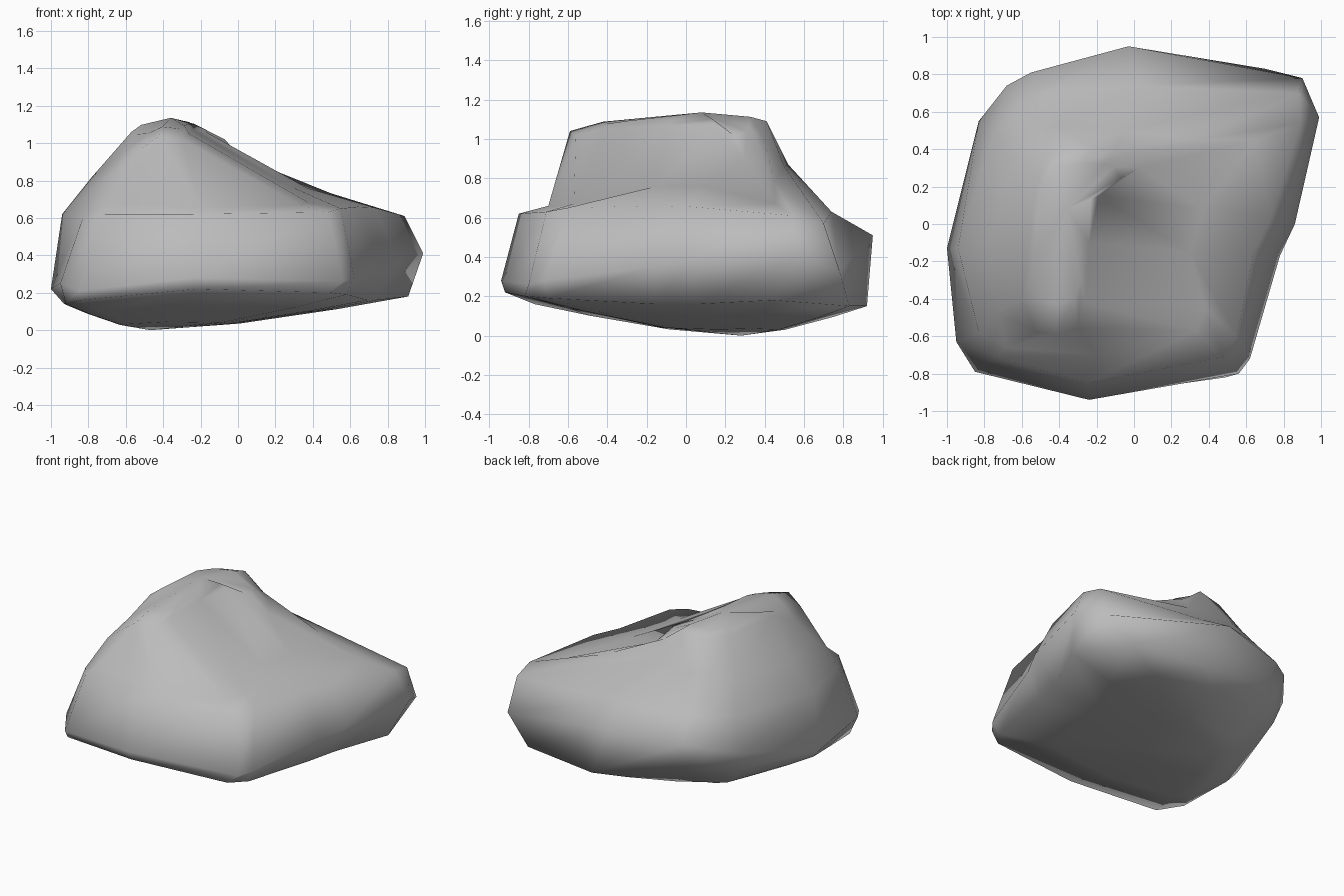
import bpy
import bmesh
from math import radians
from mathutils import Vector

# Every ring runs counterclockwise from the back.
# Lower edge, where the sides turn under
LOWER = [(.12, .92, .15), (-.5, .76, .3), (-.64, .69, .29), (-.79, .5, .25),
         (-.93, -.15, .14), (-.92, -.58, .14), (-.84, -.77, .16), (-.22, -.92, .22),
         (.49, -.82, .2), (.58, -.7, .19), (.69, -.15, .16), (.74, .06, .16),
         (.91, .44, .18), (.7, .83, .15)]

# Widest outline
GIRTH = [(-.03, .95, .51), (-.55, .81, .49), (-.68, .74, .47), (-.83, .55, .4),
         (-1, -.13, .22), (-.95, -.63, .25), (-.85, -.79, .21), (-.24, -.94, .28),
         (.56, -.8, .26), (.62, -.72, .28), (.78, -.17, .35), (.86, 0, .38),
         (.99, .57, .41), (.9, .78, .33)]

# Rim, where the sides turn into the ledge
RIM = [(.03, .74, .63), (-.48, .7, .64), (-.6, .63, .64), (-.75, .48, .63),
       (-.94, -.13, .62), (-.83, -.58, .6), (-.74, -.71, .62), (-.24, -.85, .62),
       (.48, -.71, .63), (.55, -.6, .65), (.64, -.15, .66), (.73, .03, .655),
       (.89, .54, .61), (.88, .7, .57)]

# Foot of the ridge
FOOT = [(-.06, .5, .86), (-.4, .52, .87), (-.52, .5, .85), (-.66, .36, .82),
        (-.78, -.1, .82), (-.73, -.47, .8), (-.68, -.66, .68), (-.2, -.7, .66),
        (.33, -.57, .67), (.38, -.45, .68), (.3, -.15, .76), (.37, .08, .76),
        (.65, .45, .67), (.34, .45, .78)]

# Edge of the ridge crest
CREST = [(-.1, .4, .99), (-.23, .41, 1.09), (-.42, .38, 1.07), (-.52, .25, 1.07),
         (-.57, -.2, 1.06), (-.6, -.4, .96), (-.52, -.58, .97), (-.42, -.59, 1.04),
         (-.3, -.56, 1.02), (-.26, -.42, 1.05), (-.24, -.1, 1.07), (-.19, .15, 1.07),
         (.03, .3, .9), (-.02, .38, .94)]

PEAK = Vector((-.36, .08, 1.135))
BELLY = Vector((-.47, .28, 0))


def drawn_towards(ring, tip, inward, along):
    """Shrink a ring towards a tip, with its own rate for height."""
    return [(x + (tip.x - x) * inward, y + (tip.y - y) * inward,
             z + (tip.z - z) * along) for x, y, z in ring]


def flat_colour(name, value):
    """Make a plain grey material."""
    material = bpy.data.materials.new(name)
    material.use_nodes = True
    colour = (value, value, value, 1)
    material.diffuse_color = colour
    shader = material.node_tree.nodes["Principled BSDF"]
    shader.inputs["Base Color"].default_value = colour
    return material


def cap(bm, ring, apex, flip):
    """Close a ring with a fan of triangles around an apex."""
    tip = bm.verts.new(apex)
    for a, b in zip(ring, ring[1:] + ring[:1]):
        bm.faces.new((b, a, tip) if flip else (a, b, tip))


def loft(name, rings, bottom, top, material):
    """Skin neighbouring rings and close both ends."""
    bm = bmesh.new()
    loops = [[bm.verts.new(point) for point in ring] for ring in rings]
    for low, high in zip(loops, loops[1:]):
        for i in range(len(low)):
            j = (i + 1) % len(low)
            bm.faces.new((low[i], low[j], high[j], high[i]))
    cap(bm, loops[0], bottom, True)
    cap(bm, loops[-1], top, False)
    bmesh.ops.recalc_face_normals(bm, faces=bm.faces)
    mesh = bpy.data.meshes.new(name)
    bm.to_mesh(mesh)
    bm.free()
    mesh.materials.append(material)
    obj = bpy.data.objects.new(name, mesh)
    bpy.context.collection.objects.link(obj)
    return obj


# Remove the default object
default = bpy.data.objects.get("Cube")
if default:
    bpy.data.objects.remove(default, do_unlink=True)

# Boulder: shallow belly, broad sides, ledge and offset ridge
rings = [
    drawn_towards(LOWER, BELLY, .65, .8),
    drawn_towards(LOWER, BELLY, .27, .37),
    LOWER,
    GIRTH,
    RIM,
    FOOT,
    CREST,
    drawn_towards(CREST, PEAK, .25, .5),
]
boulder = loft("boulder", rings, BELLY, PEAK, flat_colour("stone grey", .5))

# Soft shading that keeps only the sharpest creases
bpy.ops.object.select_all(action='DESELECT')
boulder.select_set(True)
bpy.context.view_layer.objects.active = boulder
bpy.ops.object.shade_smooth_by_angle(angle=radians(80))
